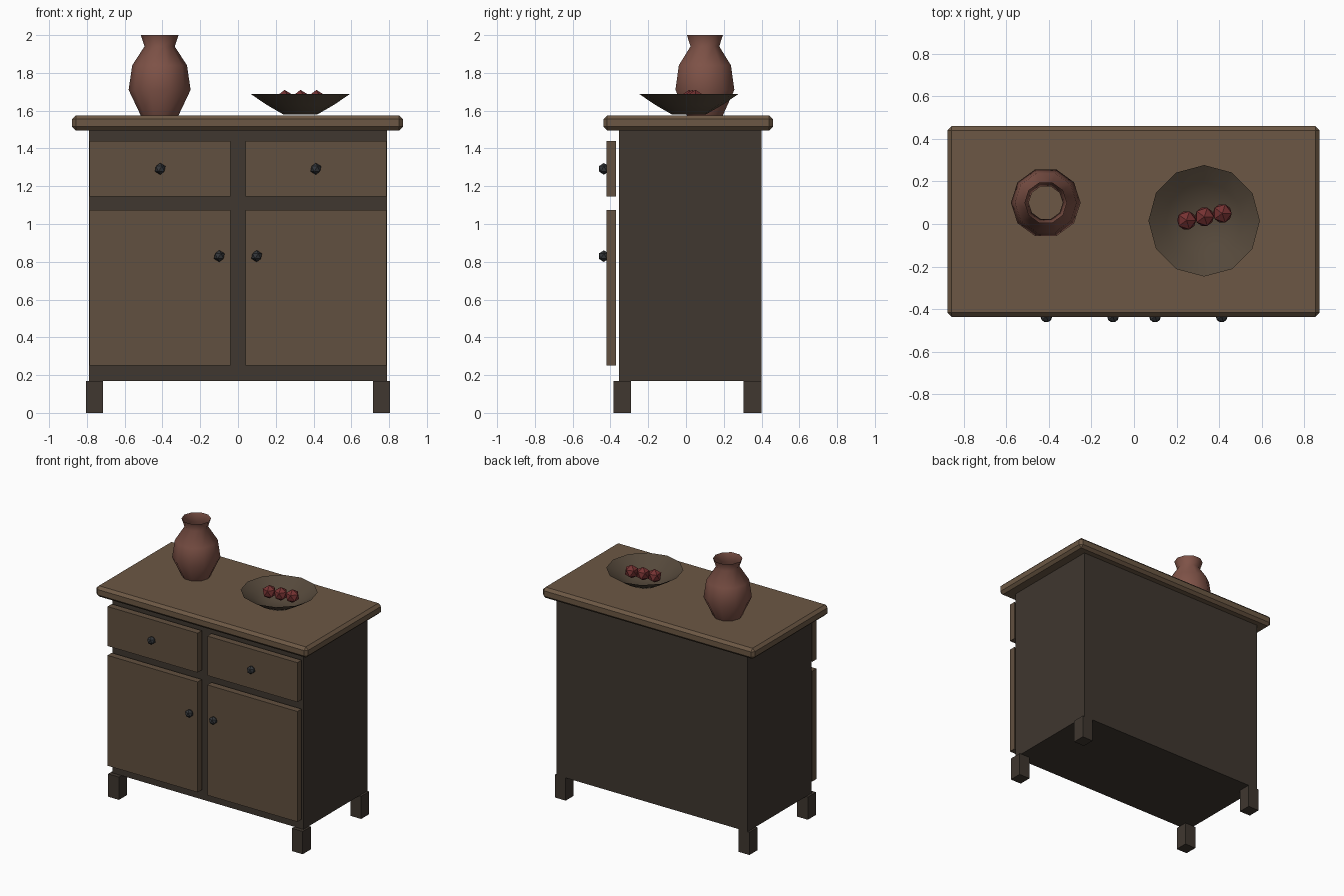
import bpy
import math

if "Cube" in bpy.data.objects:
    bpy.data.objects.remove(bpy.data.objects["Cube"])


def mat(name, r, g, b):
    m = bpy.data.materials.new(name)
    m.diffuse_color = (r, g, b, 1)
    m.use_nodes = True
    m.node_tree.nodes["Principled BSDF"].inputs["Base Color"].default_value = m.diffuse_color
    return m


DARK = mat("dark_wood", 0.05, 0.038, 0.029)
FRONT = mat("front_wood", 0.12, 0.08, 0.05)
TOP = mat("top_wood", 0.15, 0.097, 0.058)
CLAY = mat("clay", 0.21, 0.085, 0.063)
BOWL = mat("bowl_wood", 0.09, 0.065, 0.043)
RED = mat("red_fruit", 0.18, 0.032, 0.032)
IRON = mat("iron", 0.035, 0.038, 0.042)


def box(name, x, y, z, material, bevel=0):
    """Box from (min, max) ranges on each axis."""
    bpy.ops.mesh.primitive_cube_add(size=1, location=[sum(r) / 2 for r in (x, y, z)])
    o = bpy.context.object
    o.name = name
    o.scale = [r[1] - r[0] for r in (x, y, z)]
    bpy.ops.object.transform_apply(location=False, rotation=False, scale=True)
    o.data.materials.append(material)
    if bevel:
        b = o.modifiers.new("bevel", "BEVEL")
        b.width = bevel
        b.segments = 1
    return o


def ball(name, loc, radius, material):
    bpy.ops.mesh.primitive_ico_sphere_add(subdivisions=1, radius=radius, location=loc)
    o = bpy.context.object
    o.name = name
    o.data.materials.append(material)


def lathe(name, profile, sides, loc, material, base):
    """Open turned shell from (radius, height) points, optionally with a flat base."""
    verts = [(r * math.cos(math.tau * i / sides), r * math.sin(math.tau * i / sides), z)
             for r, z in profile for i in range(sides)]
    faces = []
    for k in range(len(profile) - 1):
        for i in range(sides):
            j = (i + 1) % sides
            faces.append((k * sides + i, k * sides + j,
                          (k + 1) * sides + j, (k + 1) * sides + i))
    if base:
        faces.append(tuple(reversed(range(sides))))
    me = bpy.data.meshes.new(name)
    me.from_pydata(verts, [], faces)
    me.materials.append(material)
    me.shade_smooth()
    o = bpy.data.objects.new(name, me)
    o.location = loc
    bpy.context.collection.objects.link(o)


# Cabinet body and worktop
box("cabinet_body", (-0.79, 0.79), (-0.355, 0.40), (0.17, 1.50), DARK)
box("worktop", (-0.878, 0.873), (-0.437, 0.46), (1.495, 1.575), TOP, bevel=0.02)

for side, s in (("left", -1), ("right", 1)):
    # Legs
    xs = sorted((s * 0.715, s * 0.805))
    box("front_leg_" + side, xs, (-0.385, -0.29), (0, 0.17), DARK)
    box("back_leg_" + side, xs, (0.305, 0.40), (0, 0.17), DARK)
    # Door and drawer fronts, set just clear of the body
    xs = sorted((s * 0.04, s * 0.785))
    box("door_" + side, xs, (-0.42, -0.37), (0.25, 1.075), FRONT)
    box("drawer_front_" + side, xs, (-0.42, -0.37), (1.145, 1.44), FRONT)
    # Knobs
    ball("door_knob_" + side, (s * 0.099, -0.435, 0.83), 0.031, IRON)
    ball("drawer_knob_" + side, (s * 0.412, -0.435, 1.292), 0.031, IRON)

# Vase
lathe("vase", [(0.10, 0), (0.164, 0.135), (0.145, 0.265), (0.08, 0.365), (0.10, 0.425)],
      10, (-0.415, 0.10, 1.575), CLAY, base=False)

# Bowl with three fruits
lathe("bowl", [(0.09, 0.005), (0.18, 0.057), (0.262, 0.113)],
      12, (0.33, 0.015, 1.575), BOWL, base=True)
for i, (x, y) in enumerate([(0.247, 0.017), (0.331, 0.034), (0.415, 0.05)]):
    ball(f"fruit_{i + 1}", (x, y, 1.66), 0.05, RED)
